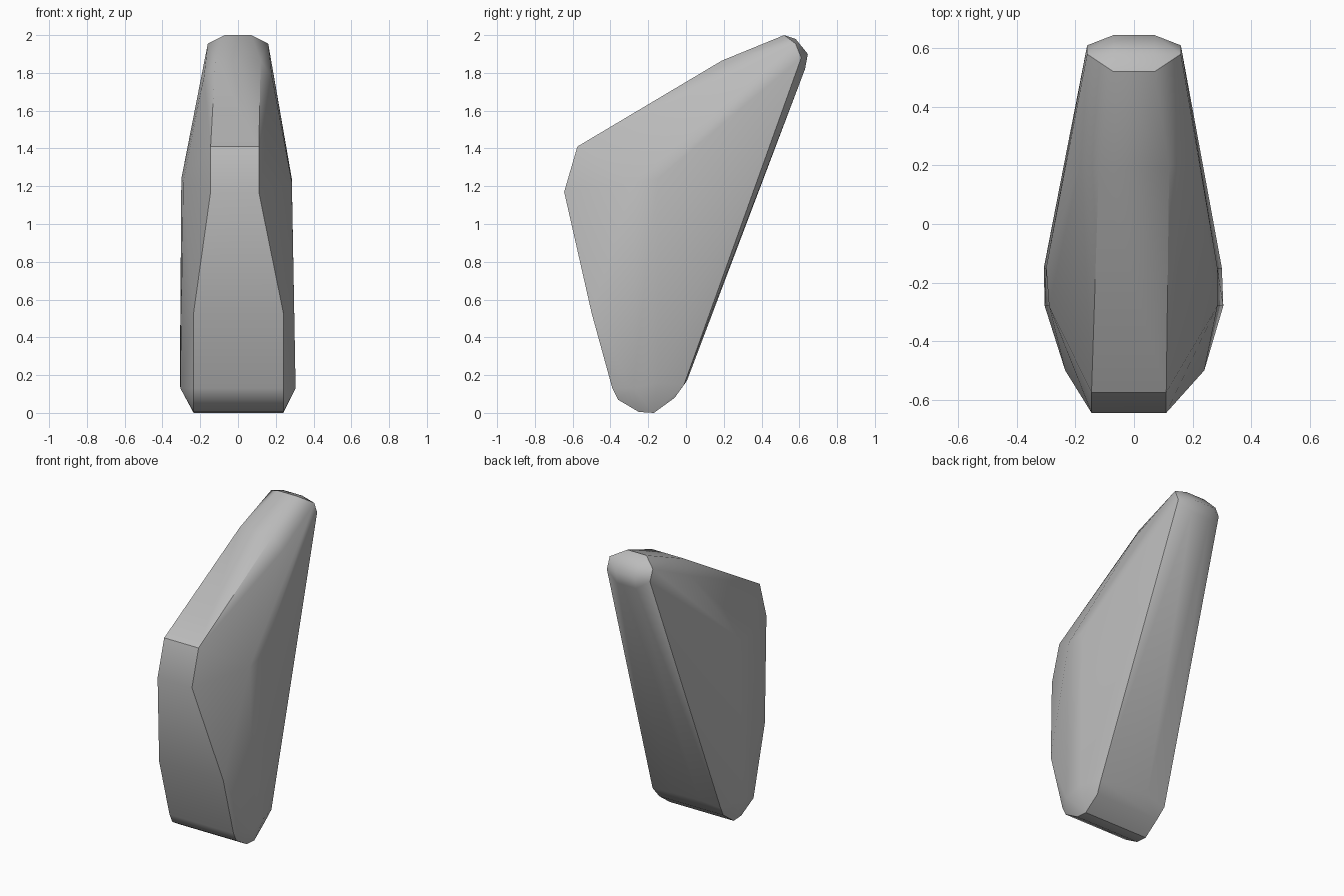
import bpy, bmesh, math

cube = bpy.data.objects.get("Cube")
if cube:
    bpy.data.objects.remove(cube)

# One plain stone colour
GREY = (0.5, 0.5, 0.5, 1)
stone = bpy.data.materials.new("stone_grey")
stone.use_nodes = True
stone.diffuse_color = GREY
stone.node_tree.nodes["Principled BSDF"].inputs["Base Color"].default_value = GREY

# Outline stations: left half width, right half width, y, z
front = [(0.11, 0.145, -0.645, 1.17), (0.11, 0.145, -0.575, 1.41), (0.24, 0.235, -0.50, 0.53)]
toe = [(0.24, 0.235, y, z) for y, z in
       ((-0.39, 0.13), (-0.36, 0.07), (-0.25, 0.005), (-0.17, 0.0), (-0.06, 0.08))]
side = [(0.285, 0.29, -0.28, 1.22), (0.285, 0.30, -0.15, 1.24),
        (0.305, 0.305, -0.28, 0.13), (0.30, 0.308, -0.15, 0.16)]
back = [(0.255, 0.25, -0.01, 0.15), (0.10, 0.10, 0.005, 0.17),
        (0.16, 0.16, 0.61, 1.88), (0.07, 0.07, 0.63, 1.82)]
crown = [(0.12, 0.12, 0.19, 1.865), (0.18, 0.18, 0.22, 1.78), (0.07, 0.07, 0.52, 2.0),
         (0.07, 0.07, 0.58, 1.98), (0.07, 0.07, 0.645, 1.90), (0.16, 0.16, 0.58, 1.955)]

# Wrap a faceted skin around the stations
bm = bmesh.new()
for left, right, y, z in front + toe + side + back + crown:
    bm.verts.new((left, y, z))
    bm.verts.new((-right, y, z))
hull = bmesh.ops.convex_hull(bm, input=bm.verts)
loose = [v for v in bm.verts if not v.link_faces]
bmesh.ops.delete(bm, geom=loose, context='VERTS')
bmesh.ops.dissolve_limit(bm, angle_limit=math.radians(1), verts=bm.verts, edges=bm.edges)
bmesh.ops.recalc_face_normals(bm, faces=bm.faces)

mesh = bpy.data.meshes.new("stone_body")
bm.to_mesh(mesh)
bm.free()
mesh.materials.append(stone)
body = bpy.data.objects.new("stone_body", mesh)
bpy.context.collection.objects.link(body)

# Soft facets with the hard corners kept
bpy.context.view_layer.objects.active = body
body.select_set(True)
bpy.ops.object.shade_smooth_by_angle(angle=math.radians(35))
